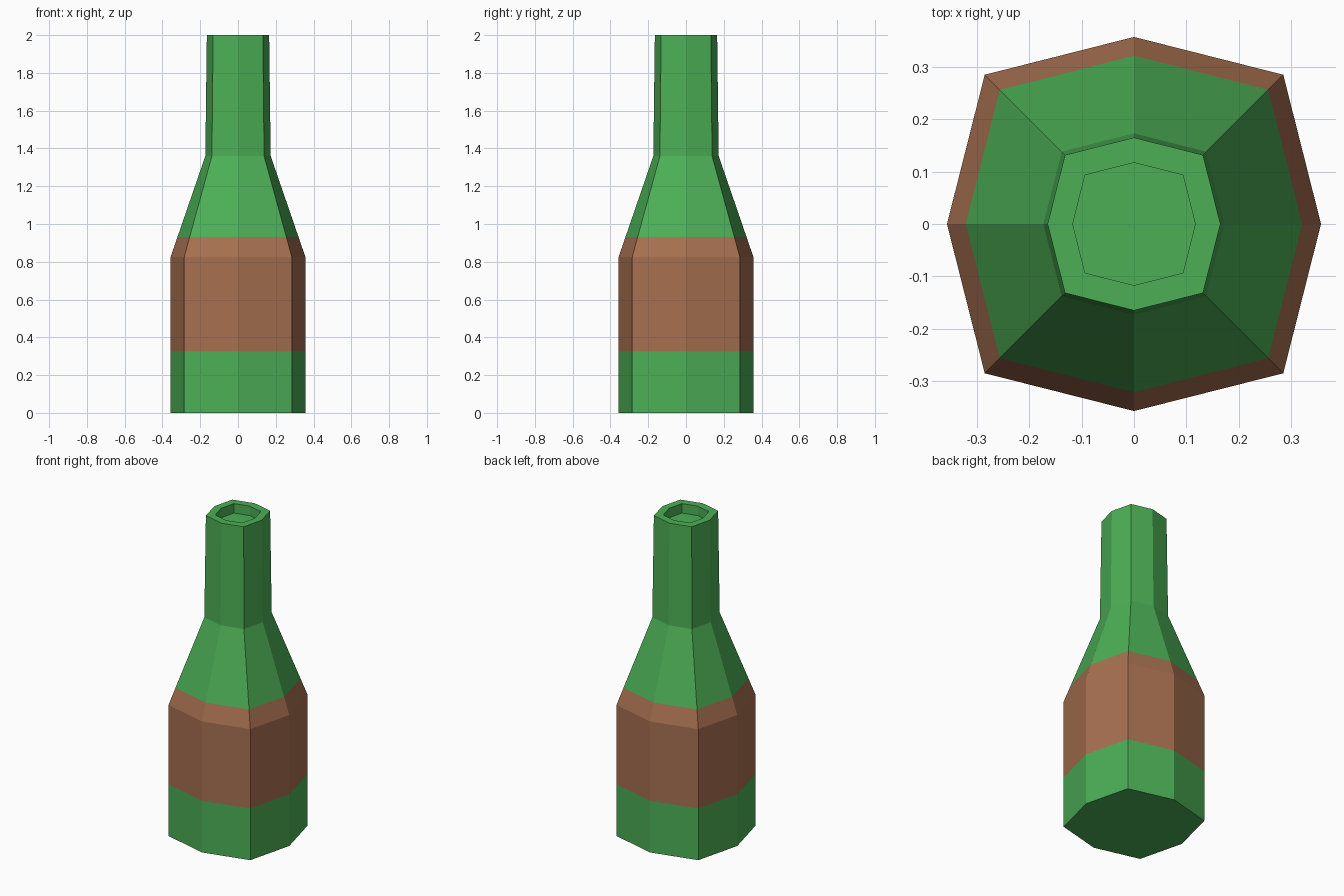
import bpy, bmesh, math

if "Cube" in bpy.data.objects:
    bpy.data.objects.remove(bpy.data.objects["Cube"])

def srgb(r, g, b):
    lin = [c / 255 / 12.92 if c < 10 else ((c / 255 + 0.055) / 1.055) ** 2.4 for c in (r, g, b)]
    return (*lin, 1.0)

def material(name, rgb):
    m = bpy.data.materials.new(name)
    m.diffuse_color = srgb(*rgb)
    m.use_nodes = True
    m.node_tree.nodes["Principled BSDF"].inputs["Base Color"].default_value = m.diffuse_color
    return m

glass = material("green glass", (76, 175, 86))
label = material("brown label", (167, 112, 80))

# Profile of the bottle: (axis radius, height), from base to recessed mouth
LABEL_LOW, LABEL_HIGH = 0.325, 0.93
profile = [(0.357, 0.0), (0.357, LABEL_LOW), (0.357, 0.825), (0.321, LABEL_HIGH),
           (0.173, 1.36), (0.165, 2.0), (0.117, 2.0), (0.117, 1.94)]
DIAGONAL = 0.798 * math.sqrt(2)  # diagonal corners stand further out than axis corners

bm = bmesh.new()
rings = []
for radius, z in profile:
    ring = []
    for i in range(8):
        r = radius * (DIAGONAL if i % 2 else 1.0)
        a = i * math.pi / 4
        ring.append(bm.verts.new((r * math.cos(a), r * math.sin(a), z)))
    rings.append(ring)

# Walls between rings, plus base and mouth floor
for low, high in zip(rings, rings[1:]):
    for i in range(8):
        j = (i + 1) % 8
        bm.faces.new((low[i], low[j], high[j], high[i]))
bm.faces.new(rings[0][::-1])
bm.faces.new(rings[-1])

# Label band coloured by height
for f in bm.faces:
    z = f.calc_center_median().z
    f.material_index = 1 if LABEL_LOW < z < LABEL_HIGH else 0

mesh = bpy.data.meshes.new("bottle")
bm.to_mesh(mesh)
bm.free()
mesh.materials.append(glass)
mesh.materials.append(label)
bpy.context.collection.objects.link(bpy.data.objects.new("bottle", mesh))
